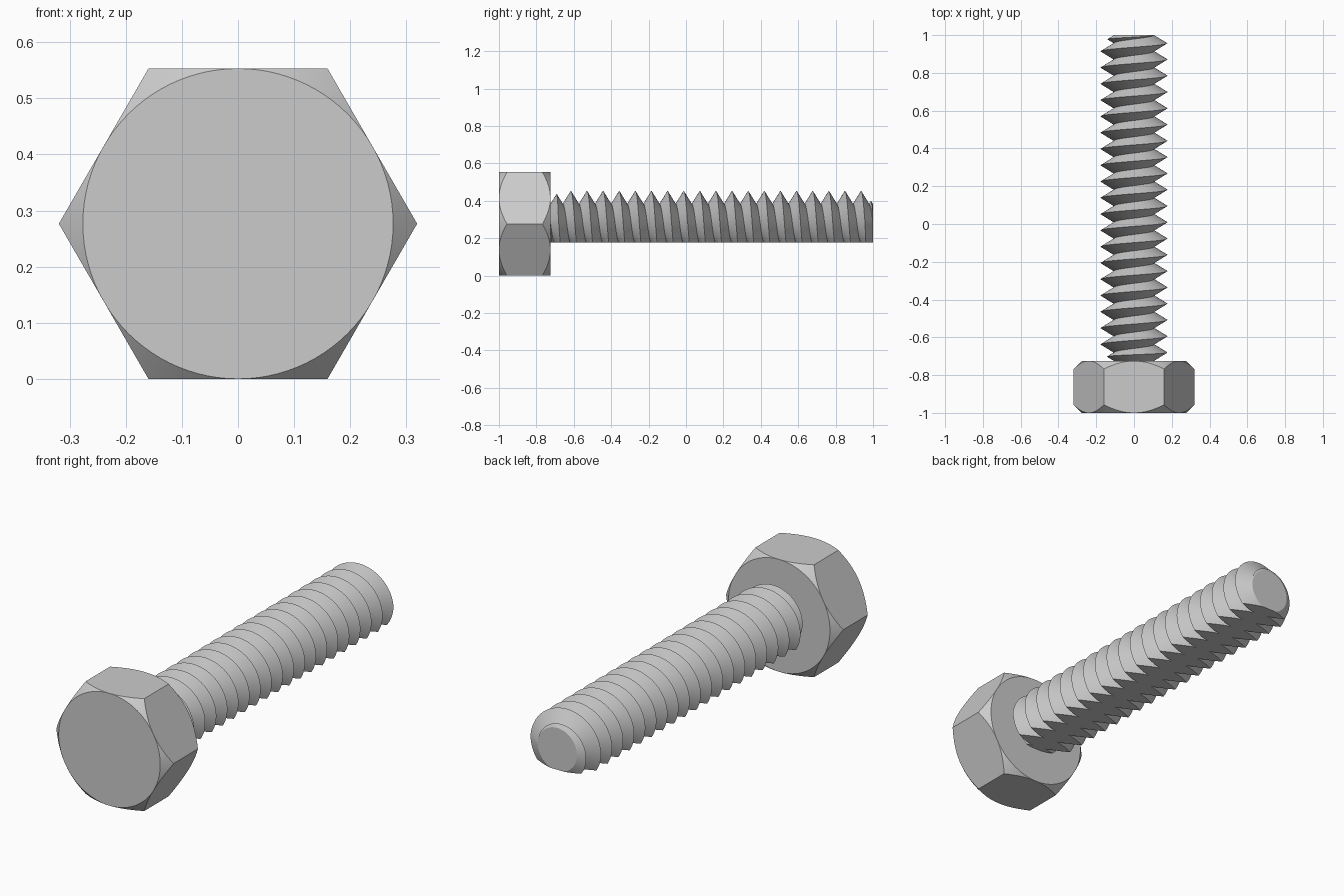
import bpy, bmesh
from math import cos, sin, pi, radians

cube = bpy.data.objects.get("Cube")
if cube:
    bpy.data.objects.remove(cube, do_unlink=True)

AXIS_Z = 0.2765                      # height of the bolt axis
SEGS = 96                            # steps around the axis
HEAD_FRONT, HEAD_BACK = -1.0, -0.725
APOTHEM = 0.2765
SHAFT_END = 1.0
ROOT, CREST, PITCH = 0.106, 0.177, 0.0862
SLOPE = (CREST - ROOT) / (PITCH / 2)
VALLEY = 0.979                       # a thread valley at the top of the shaft
FLAT_DEPTH = 0.1                     # flat underside, below the axis

steel = bpy.data.materials.new("grey steel")
steel.use_nodes = True
steel.diffuse_color = (0.6, 0.6, 0.6, 1)
steel.node_tree.nodes["Principled BSDF"].inputs["Base Color"].default_value = (0.6, 0.6, 0.6, 1)


def lathe(column):
    """Skin the (radius, y) profiles given by column(angle) around the axis."""
    bm = bmesh.new()
    cols = []
    for i in range(SEGS + 1):
        a = 2 * pi * i / SEGS
        cols.append([bm.verts.new((r * cos(a), y, AXIS_Z + r * sin(a)))
                     for r, y in column(a)])
    for c, d in zip(cols, cols[1:]):
        for j in range(len(c) - 1):
            bm.faces.new((c[j], d[j], d[j + 1], c[j + 1]))
    bmesh.ops.remove_doubles(bm, verts=bm.verts, dist=0.00002)
    fill_open(bm)
    return bm


def fill_open(bm):
    rim = [e for e in bm.edges if e.is_boundary]
    bmesh.ops.holes_fill(bm, edges=rim, sides=0)


def finish(bm, name):
    bmesh.ops.recalc_face_normals(bm, faces=bm.faces)
    mesh = bpy.data.meshes.new(name)
    bm.to_mesh(mesh)
    bm.free()
    mesh.materials.append(steel)
    obj = bpy.data.objects.new(name, mesh)
    bpy.context.collection.objects.link(obj)
    bpy.ops.object.select_all(action='DESELECT')
    obj.select_set(True)
    bpy.context.view_layer.objects.active = obj
    bpy.ops.object.shade_smooth_by_angle(angle=radians(30))


# Hexagonal head, its corners chamfered at 45 degrees front and back
def head_column(a):
    r = APOTHEM / cos((a % (pi / 3)) - pi / 6)
    drop = r - APOTHEM
    return [(APOTHEM, HEAD_FRONT), (r, HEAD_FRONT + drop),
            (r, HEAD_BACK - drop), (APOTHEM, HEAD_BACK)]


# Right-hand thread: valleys clipped to the shaft, crests midway between them
def thread_column(a):
    turns = int((SHAFT_END - HEAD_BACK) / PITCH) + 3
    top = VALLEY - PITCH * (a - pi / 2) / (2 * pi)
    valleys = [min(SHAFT_END, max(HEAD_BACK, top + k * PITCH))
               for k in range(-turns, 4)]
    column = [(ROOT, valleys[0])]
    for lo, hi in zip(valleys, valleys[1:]):
        half = (hi - lo) / 2
        column += [(ROOT + SLOPE * half, lo + half), (ROOT, hi)]
    return column


finish(lathe(head_column), "hex_head")

# Threaded shaft with its underside cut flat
shaft = lathe(thread_column)
bmesh.ops.bisect_plane(shaft, geom=shaft.verts[:] + shaft.edges[:] + shaft.faces[:],
                       plane_co=(0, 0, AXIS_Z - FLAT_DEPTH), plane_no=(0, 0, 1),
                       clear_inner=True)
fill_open(shaft)
finish(shaft, "threaded_shaft")
